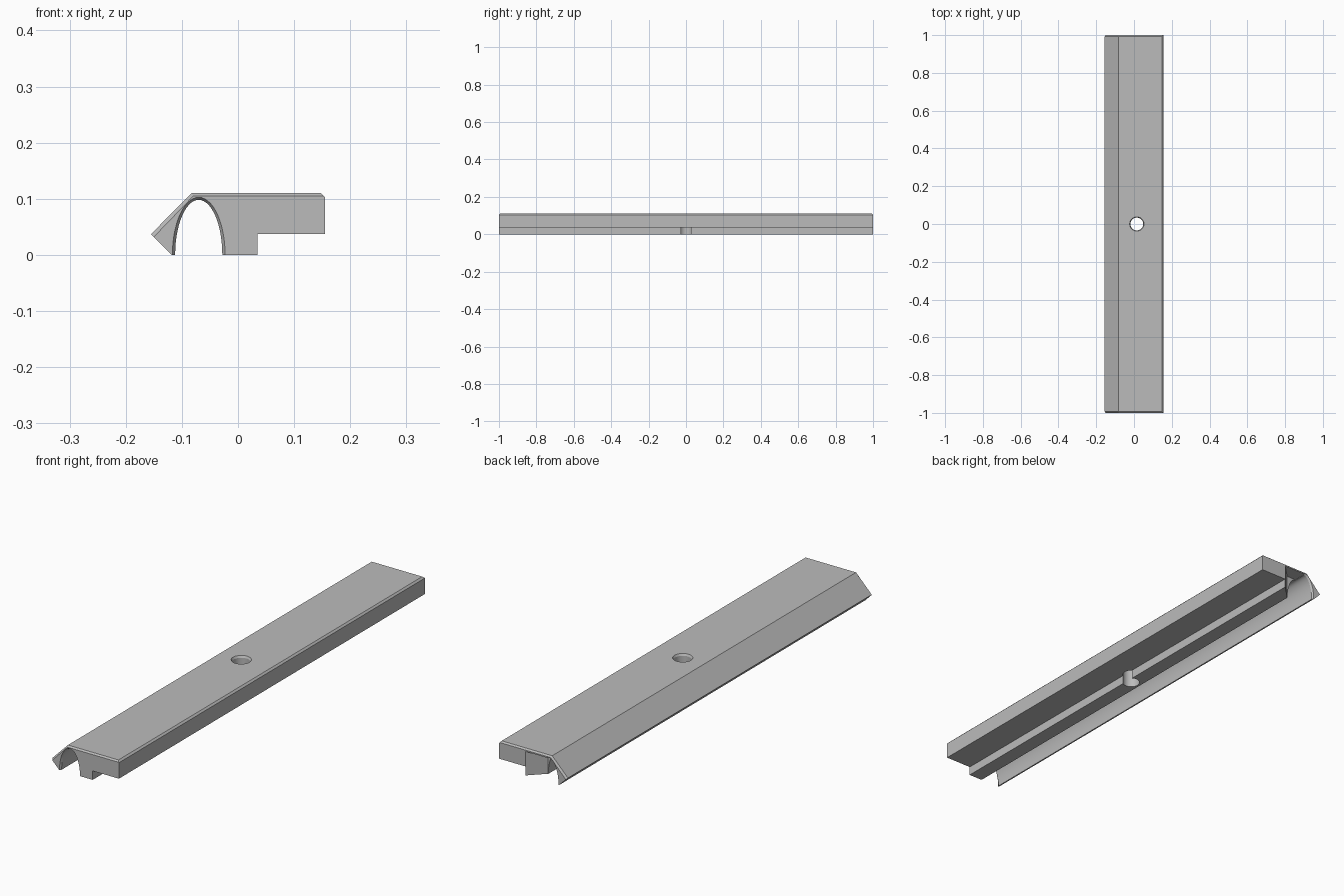
import bpy, bmesh, math

cube = bpy.data.objects.get("Cube")
if cube:
    bpy.data.objects.remove(cube, do_unlink=True)

grey = bpy.data.materials.new("plain_grey")
grey.use_nodes = True
GREY = (0.5, 0.5, 0.5, 1)
grey.diffuse_color = GREY
grey.node_tree.nodes["Principled BSDF"].inputs["Base Color"].default_value = GREY


def loft(name, sections):
    """Closed solid through (y, [(x, z), ...]) sections."""
    bm = bmesh.new()
    rings = [[bm.verts.new((x, y, z)) for x, z in pts] for y, pts in sections]
    for a, b in zip(rings, rings[1:]):
        for i in range(len(a)):
            j = (i + 1) % len(a)
            bm.faces.new((a[i], a[j], b[j], b[i]))
    bm.faces.new(rings[0])
    bm.faces.new(rings[-1])
    bmesh.ops.recalc_face_normals(bm, faces=bm.faces)
    mesh = bpy.data.meshes.new(name)
    bm.to_mesh(mesh)
    bm.free()
    obj = bpy.data.objects.new(name, mesh)
    bpy.context.collection.objects.link(obj)
    mesh.materials.append(grey)
    return obj


def arch(half_width, height, steps=28):
    """Half-ellipse channel from its right foot to its left foot."""
    angles = [math.pi * i / steps for i in range(steps + 1)]
    return [(-0.07 + half_width * math.cos(a), height * math.sin(a)) for a in angles]


# Cross-sections: full body, and the chamfered ends with a flared channel
base = [(0.155, 0.037), (0.035, 0.037), (0.035, 0)]
body = [(-0.155, 0.037), (-0.083, 0.11), (0.148, 0.11), (0.155, 0.103)] + base
tip = [(-0.15, 0.032), (-0.08, 0.1045), (0.153, 0.1045), (0.155, 0.1025)] + base
full = body + arch(0.042, 0.098)
end = tip + arch(0.047, 0.1025) 
full.append((-0.118, 0))
end.append((-0.1185, 0))
rail = loft("channel_rail", [(-1, end), (-0.993, full), (0.993, full), (1, end)])


def cut(cutter):
    cutter.hide_render = True
    cutter.hide_set(True)
    mod = rail.modifiers.new(cutter.name, "BOOLEAN")
    mod.operation = "DIFFERENCE"
    mod.solver = "EXACT"
    mod.object = cutter


# Widened mouth at the back end, its side wall slanting into the channel
def mouth(right):
    return [(-0.07, -0.02), (right, -0.02), (right, 0.099), (-0.07, 0.099)]


cut(loft("mouth_cutter", [(0.94, mouth(-0.026)), (1.001, mouth(0.035)), (1.02, mouth(0.035))]))

# Countersunk screw hole through the middle
bm = bmesh.new()
levels = [(-0.02, 0.034), (0.102, 0.034), (0.11, 0.038), (0.13, 0.038)]
rings = []
for z, r in levels:
    turn = [2 * math.pi * i / 40 for i in range(40)]
    rings.append([bm.verts.new((0.015 + r * math.cos(a), r * math.sin(a), z)) for a in turn])
for a, b in zip(rings, rings[1:]):
    for i in range(40):
        bm.faces.new((a[i - 1], a[i], b[i], b[i - 1]))
bm.faces.new(rings[0])
bm.faces.new(rings[-1])
bmesh.ops.recalc_face_normals(bm, faces=bm.faces)
hole_mesh = bpy.data.meshes.new("screw_hole_cutter")
bm.to_mesh(hole_mesh)
bm.free()
hole_mesh.materials.append(grey)
hole = bpy.data.objects.new("screw_hole_cutter", hole_mesh)
bpy.context.collection.objects.link(hole)
cut(hole)

# Apply the cuts and shade
bpy.ops.object.select_all(action="DESELECT")
rail.select_set(True)
bpy.context.view_layer.objects.active = rail
for name in [m.name for m in rail.modifiers]:
    bpy.ops.object.modifier_apply(modifier=name)
bpy.ops.object.shade_smooth_by_angle(angle=math.radians(25))
for name in ("mouth_cutter", "screw_hole_cutter"):
    bpy.data.objects.remove(bpy.data.objects[name], do_unlink=True)
